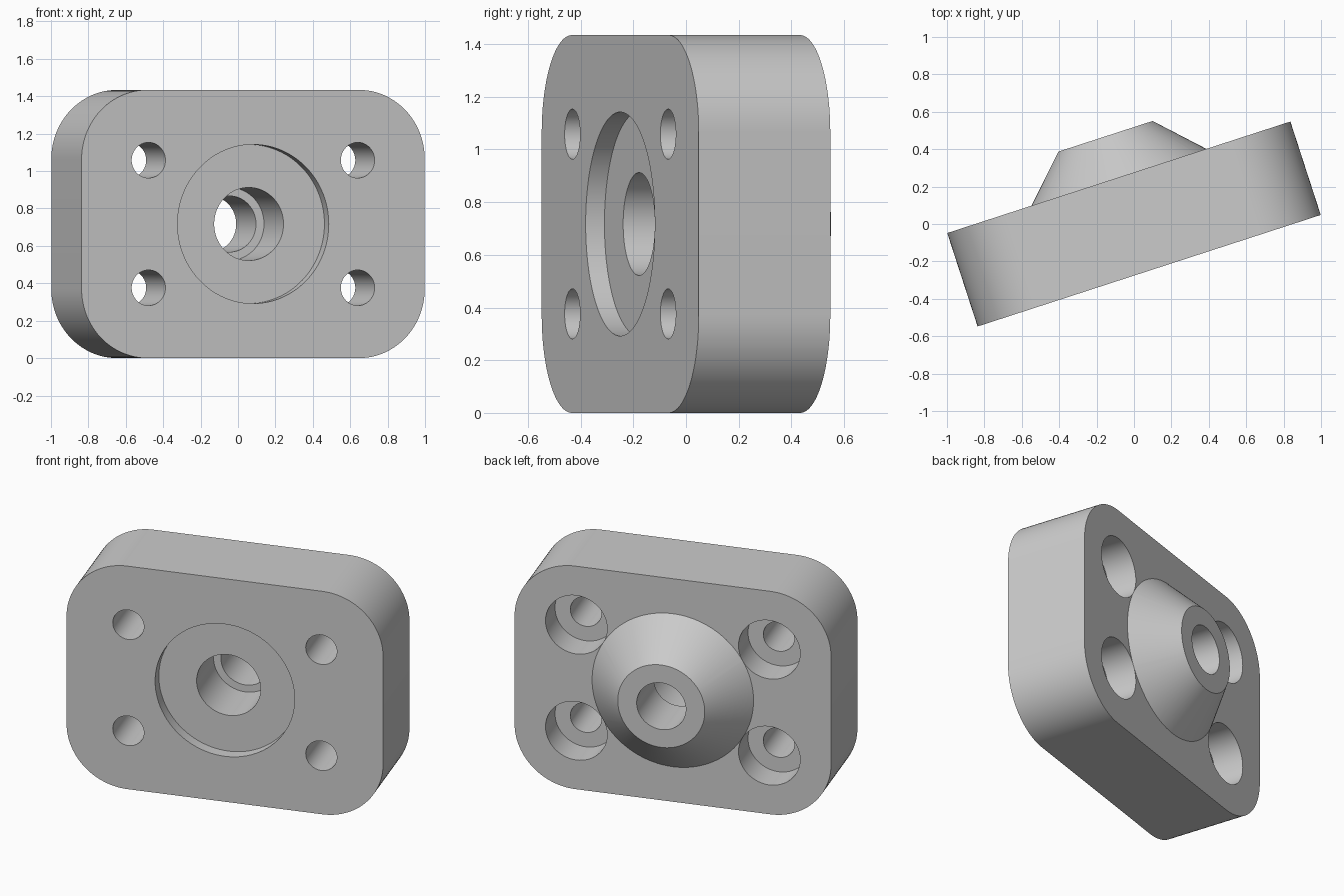
import bpy, bmesh, math
from mathutils import Matrix

TILT = math.radians(18)
LENGTH, DEPTH, HEIGHT, CORNER = 1.929, 0.525, 1.434, 0.37
FRONT, BACK, MID = -DEPTH / 2, DEPTH / 2, HEIGHT / 2
HOLE_X, HOLE_Z = 0.588, 0.341

cube = bpy.data.objects.get("Cube")
if cube:
    bpy.data.objects.remove(cube, do_unlink=True)

# Single plain metal colour
grey = bpy.data.materials.new("machined grey")
grey.use_nodes = True
colour = (0.6, 0.6, 0.6, 1)
grey.diffuse_color = colour
grey.node_tree.nodes["Principled BSDF"].inputs["Base Color"].default_value = colour


def finish(name, bm):
    bmesh.ops.recalc_face_normals(bm, faces=bm.faces)
    mesh = bpy.data.meshes.new(name)
    bm.to_mesh(mesh)
    bm.free()
    mesh.materials.append(grey)
    obj = bpy.data.objects.new(name, mesh)
    bpy.context.collection.objects.link(obj)
    return obj


def turned(name, profile, x=0, z=0, sides=96):
    """Closed solid turned about the depth axis from (radius, depth) steps."""
    bm = bmesh.new()
    rings = []
    for r, y in profile:
        rings.append([bm.verts.new((x + r * math.cos(a), y, MID + z + r * math.sin(a)))
                      for a in (math.tau * i / sides for i in range(sides))])
    for low, high in zip(rings, rings[1:]):
        for i in range(sides):
            j = (i + 1) % sides
            bm.faces.new((low[i], low[j], high[j], high[i]))
    bm.faces.new(rings[0])
    bm.faces.new(rings[-1])
    return finish(name, bm)


def rounded_plate(name, steps=24):
    bm = bmesh.new()
    outline = []
    for k, (sx, sz) in enumerate(((1, 1), (-1, 1), (-1, -1), (1, -1))):
        for i in range(steps + 1):
            a = math.pi / 2 * (k + i / steps)
            outline.append(bm.verts.new((sx * (LENGTH / 2 - CORNER) + CORNER * math.cos(a), FRONT,
                                         MID + sz * (HEIGHT / 2 - CORNER) + CORNER * math.sin(a))))
    face = bm.faces.new(outline)
    new = bmesh.ops.extrude_face_region(bm, geom=[face])["geom"]
    bmesh.ops.translate(bm, verts=[v for v in new if isinstance(v, bmesh.types.BMVert)],
                        vec=(0, DEPTH, 0))
    return finish(name, bm)


plate = rounded_plate("flange_block")

# Conical boss, sunk a little into the plate
boss = turned("conical_boss", [(0.492, BACK - 0.1), (0.492, BACK), (0.265, 0.493)])

# Front recess with stepped centre bore
bore = turned("bore_cutter", [(0.425, FRONT - 0.1), (0.425, FRONT + 0.075), (0.195, FRONT + 0.075),
                              (0.195, 0.15), (0.15, 0.15), (0.15, 0.6)])
tools = [(boss, 'UNION'), (bore, 'DIFFERENCE')]

# Counterbored bolt holes
for sx in (-1, 1):
    for sz in (-1, 1):
        hole = turned("bolt_hole_cutter", [(0.095, FRONT - 0.1), (0.095, BACK - 0.19),
                                           (0.188, BACK - 0.19), (0.188, BACK + 0.1)],
                      sx * HOLE_X, sz * HOLE_Z, 64)
        tools.append((hole, 'DIFFERENCE'))

for tool, operation in tools:
    tool.hide_render = True
    mod = plate.modifiers.new(tool.name, 'BOOLEAN')
    mod.object, mod.operation, mod.solver = tool, operation, 'EXACT'

# Bake the cuts and discard the helpers
bpy.context.view_layer.update()
baked = bpy.data.meshes.new_from_object(plate.evaluated_get(bpy.context.evaluated_depsgraph_get()))
plate.modifiers.clear()
plate.data = baked
for tool, _ in tools:
    bpy.data.objects.remove(tool, do_unlink=True)

# Turn the block and shade the curved walls smoothly
plate.data.transform(Matrix.Rotation(TILT, 4, 'Z'))
bpy.ops.object.select_all(action='DESELECT')
plate.select_set(True)
bpy.context.view_layer.objects.active = plate
bpy.ops.object.shade_smooth_by_angle(angle=math.radians(25))
